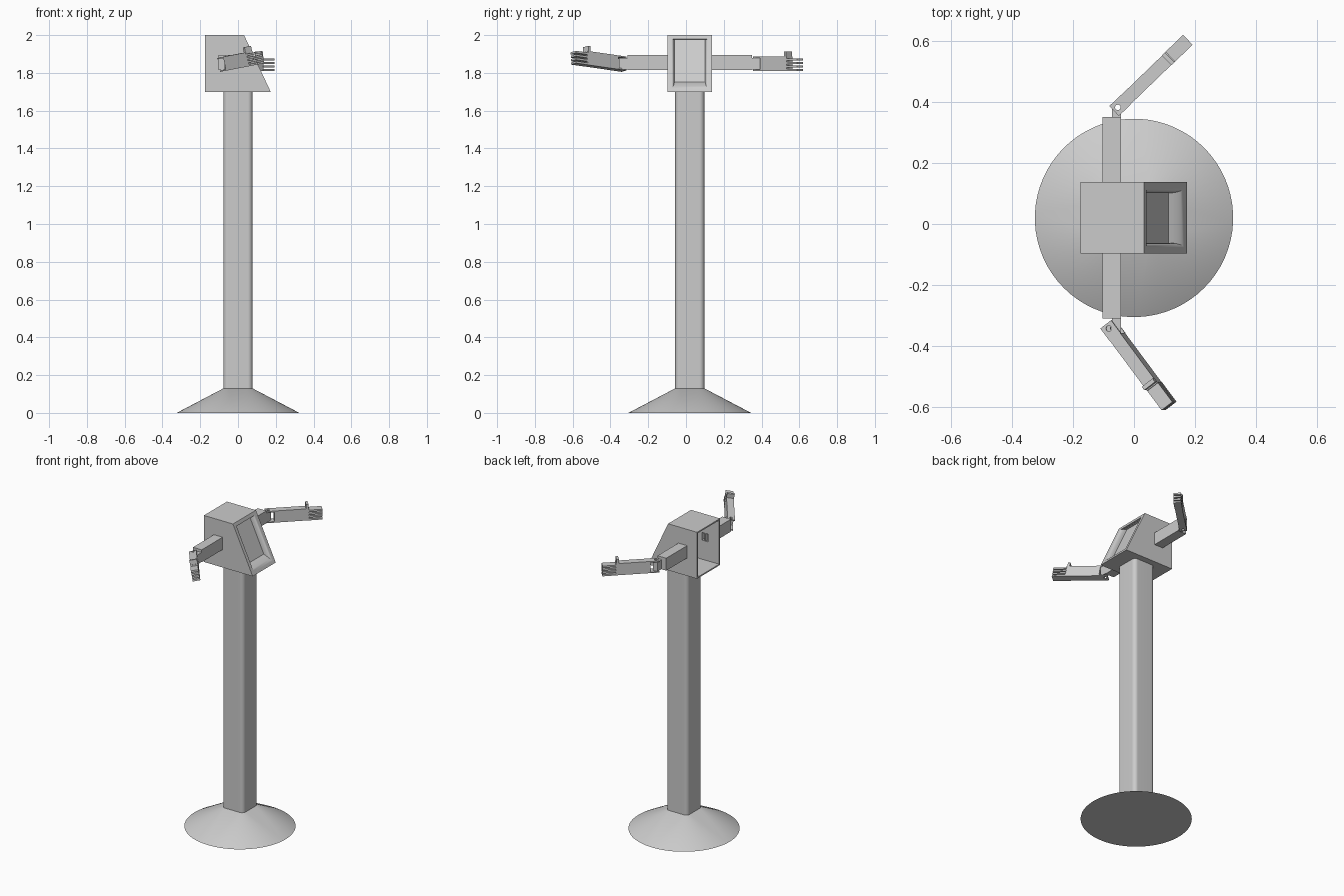
import bpy, bmesh, math
from mathutils import Matrix, Vector

cube = bpy.data.objects.get("Cube")
if cube:
    bpy.data.objects.remove(cube, do_unlink=True)

CY = 0.02      # y of the pole axis
ARM_Z = 1.855

grey = bpy.data.materials.new("light grey")
grey.use_nodes = True
grey.diffuse_color = (0.6, 0.6, 0.6, 1)
grey.node_tree.nodes["Principled BSDF"].inputs["Base Color"].default_value = (0.6, 0.6, 0.6, 1)


def finish(name, bm, matrix=None):
    bmesh.ops.recalc_face_normals(bm, faces=bm.faces)
    mesh = bpy.data.meshes.new(name)
    bm.to_mesh(mesh)
    bm.free()
    if matrix:
        mesh.transform(matrix)
    mesh.materials.append(grey)
    ob = bpy.data.objects.new(name, mesh)
    bpy.context.collection.objects.link(ob)
    return ob


def activate(ob):
    bpy.ops.object.select_all(action='DESELECT')
    ob.select_set(True)
    bpy.context.view_layer.objects.active = ob


def smooth(ob):
    activate(ob)
    bpy.ops.object.shade_smooth_by_angle(angle=math.radians(35))


def box(name, lo, hi, matrix=None):
    bm = bmesh.new()
    bmesh.ops.create_cube(bm, size=1)
    lo, hi = Vector(lo), Vector(hi)
    for v in bm.verts:
        v.co = Vector(lo[i] + (v.co[i] + 0.5) * (hi[i] - lo[i]) for i in range(3))
    return finish(name, bm, matrix)


def cut(ob, cutter):
    cutter.hide_render = True
    activate(ob)
    mod = ob.modifiers.new("cut", 'BOOLEAN')
    mod.operation = 'DIFFERENCE'
    mod.solver = 'EXACT'
    mod.object = cutter
    bpy.ops.object.modifier_apply(modifier=mod.name)


def ring(half, radius, z, steps=17):
    """Square with rounded corners; a circle when half equals radius."""
    pts = []
    for k in range(4):
        for j in range(steps):
            spread = (j + 0.5) / steps if half == radius else j / (steps - 1)
            a = math.pi / 2 * (k + spread)
            mid = math.pi / 2 * k + math.pi / 4
            off = (half - radius) * math.sqrt(2)
            pts.append((off * math.cos(mid) + radius * math.cos(a),
                        CY + off * math.sin(mid) + radius * math.sin(a), z))
    return pts


def loft(name, bottom, top):
    bm = bmesh.new()
    a, b = [[bm.verts.new(p) for p in pts] for pts in (bottom, top)]
    n = len(a)
    for i in range(n):
        j = (i + 1) % n
        bm.faces.new((a[i], a[j], b[j], b[i]))
    bm.faces.new(a[::-1])
    bm.faces.new(b)
    smooth(finish(name, bm))


# Flared foot and pole
loft("base", ring(0.325, 0.325, 0), ring(0.077, 0.025, 0.13))
loft("pole", ring(0.077, 0.025, 0.13), ring(0.077, 0.025, 1.705))

# Head: wedge-shaped shell, open at the back, with a recessed screen
bm = bmesh.new()
profile = [(-0.175, 1.7), (0.173, 1.7), (0.032, 2.0), (-0.175, 2.0)]
sides = [[bm.verts.new((x, CY + s * 0.117, z)) for x, z in profile] for s in (-1, 1)]
bm.faces.new(sides[0])
bm.faces.new(sides[1][::-1])
for i in range(3):
    f = bm.faces.new((sides[0][i], sides[1][i], sides[1][i + 1], sides[0][i + 1]))
    if i == 1:
        screen = f
bmesh.ops.recalc_face_normals(bm, faces=bm.faces)
bmesh.ops.inset_region(bm, faces=[screen], thickness=0.028)
push = Vector((-0.045, 0, 0.02))
STEPS = 5
for i in range(STEPS):
    a, b = [math.pi / 2 * k / STEPS for k in (i, i + 1)]
    bmesh.ops.inset_region(bm, faces=[screen], thickness=0.022 * (math.sin(b) - math.sin(a)))
    bmesh.ops.translate(bm, verts=screen.verts, vec=push * (math.cos(a) - math.cos(b)))
head = finish("head_shell", bm)
activate(head)
shell = head.modifiers.new("walls", 'SOLIDIFY')
shell.thickness = 0.012
shell.offset = -1
bpy.ops.object.modifier_apply(modifier=shell.name)

# Arm sockets cut through the head walls and into the sleeves
sockets = [box("socket_cutter", (x - 0.009, -0.18, ARM_Z - 0.025), (x + 0.009, 0.22, ARM_Z + 0.025))
           for x in (-0.087, -0.059)]
cutters = list(sockets)
for c in sockets:
    cut(head, c)
smooth(head)


def arm(side, s, pivot_x, yaw, pitch, roll):
    def span(a, b):
        return sorted((CY + s * a, CY + s * b))

    # Upper arm sleeve and elbow tab
    y0, y1 = span(0.116, 0.33)
    sleeve = box(side + "_upper_arm", (-0.104, y0, ARM_Z - 0.04), (-0.042, y1, ARM_Z + 0.04))
    for c in sockets:
        cut(sleeve, c)
    y0, y1 = span(0.325, 0.375)
    tab = box(side + "_elbow_tab", (-0.072, y0, 1.818), (-0.042, y1, 1.878))

    # Forearm frame: x runs from the elbow to the fingertips
    m = (Matrix.Translation((pivot_x, CY + s * 0.362, 1.848))
         @ Matrix.Rotation(math.radians(yaw), 4, 'Z')
         @ Matrix.Rotation(math.radians(-pitch), 4, 'Y')
         @ Matrix.Rotation(math.radians(roll), 4, 'X'))
    bm = bmesh.new()
    bmesh.ops.create_cone(bm, cap_ends=True, segments=20, radius1=0.009, radius2=0.009, depth=0.12)
    pin = finish("pin_cutter", bm, m)
    cutters.append(pin)
    cut(tab, pin)
    for name, z in (("upper", 0.03), ("lower", -0.0375)):
        plate = box(f"{side}_{name}_elbow_plate", (-0.017, -0.0225, z), (0.036, 0.0225, z + 0.0075), m)
        cut(plate, pin)
    box(side + "_forearm", (0.035, -0.0215, -0.0375), (0.24, 0.0215, 0.0375), m)

    # Thumb and four stacked fingers
    box(side + "_thumb", (0.222, -0.0225, 0.03), (0.236, 0.0225, 0.066), m)
    for i in range(4):
        z = -0.0375 + i * 0.0185
        box(f"{side}_finger_{i + 1}", (0.238, -0.0225, z), (0.319, 0.0225, z + 0.011), m)


arm("back", 1, -0.053, 44, 0, 0)
arm("front", -1, -0.075, -53.4, 6.6, 10)

for c in cutters:
    bpy.data.objects.remove(c, do_unlink=True)
